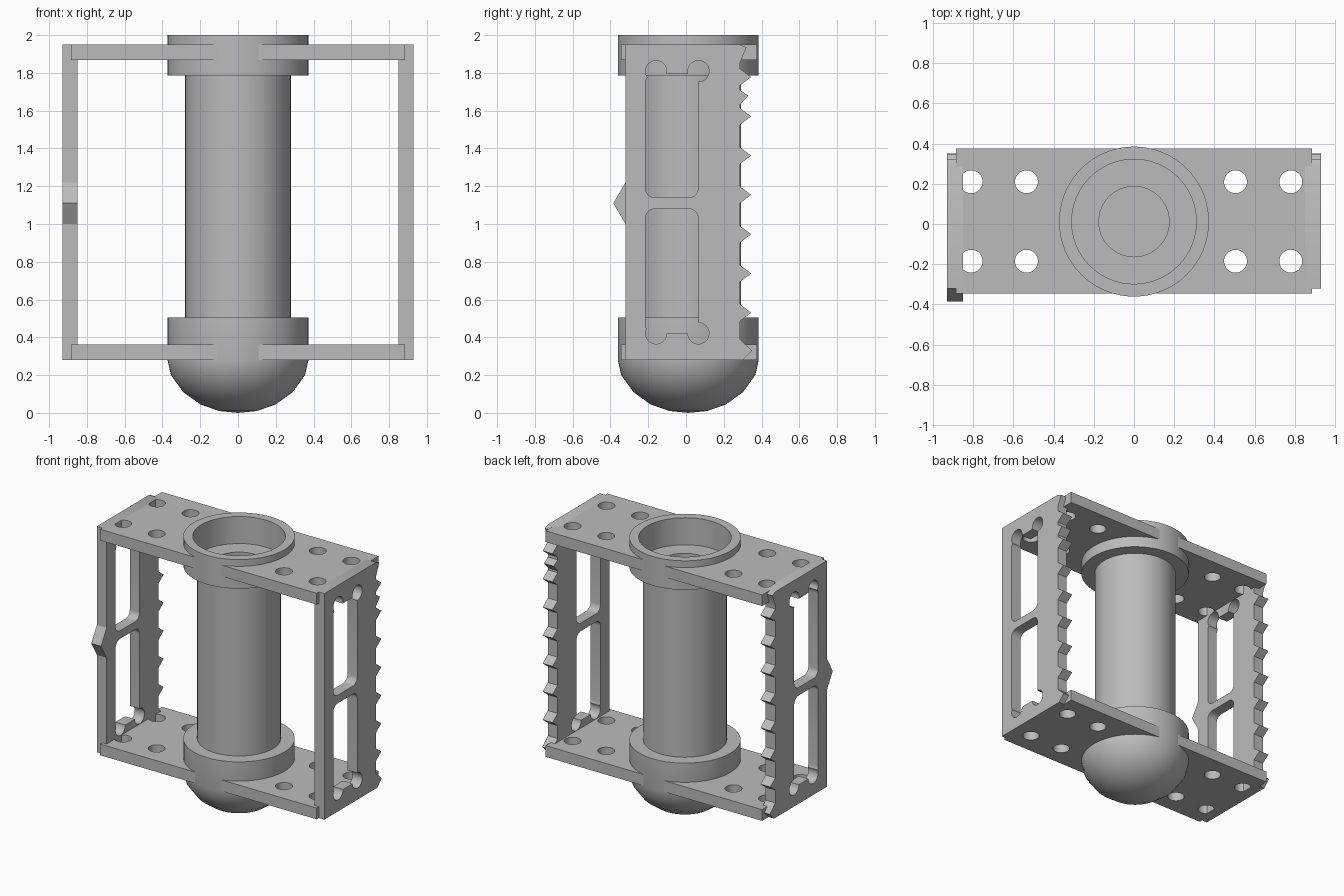
import bpy
import bmesh
from math import cos, sin, pi, radians
from mathutils import Vector, Matrix

default = bpy.data.objects.get("Cube")
if default:
    bpy.data.objects.remove(default, do_unlink=True)

CENTER_Y = 0.012
FRONT, BACK = -0.32, 0.285      # straight edges of the side plates
LOW, HIGH = 0.28, 1.95          # outer faces of the frame
THICK = 0.083

grey = bpy.data.materials.new("plain grey")
grey.use_nodes = True
colour = (0.5, 0.5, 0.5, 1)
grey.diffuse_color = colour
grey.node_tree.nodes["Principled BSDF"].inputs["Base Color"].default_value = colour


def finish(name, bm):
    bmesh.ops.recalc_face_normals(bm, faces=bm.faces)
    mesh = bpy.data.meshes.new(name)
    bm.to_mesh(mesh)
    bm.free()
    mesh.materials.append(grey)
    obj = bpy.data.objects.new(name, mesh)
    bpy.context.collection.objects.link(obj)
    return obj


def prism(name, outline, lo, hi, axis="z"):
    """Extrude a 2D outline: (x, y) along z, or (y, z) along x."""
    bm = bmesh.new()
    place = (lambda a, b: (a, b, lo)) if axis == "z" else (lambda a, b: (lo, a, b))
    face = bm.faces.new([bm.verts.new(place(a, b)) for a, b in outline])
    move = Vector((0, 0, hi - lo)) if axis == "z" else Vector((hi - lo, 0, 0))
    new = bmesh.ops.extrude_face_region(bm, geom=[face], use_keep_orig=True)["geom"]
    bmesh.ops.translate(bm, vec=move, verts=[v for v in new if isinstance(v, bmesh.types.BMVert)])
    return finish(name, bm)


def circle(a, b, r, n=32):
    return [(a + r * cos(2 * pi * i / n), b + r * sin(2 * pi * i / n)) for i in range(n)]


def rounded(a0, a1, b0, b1, r=0.05, n=6):
    points = []
    corners = [(a1 - r, b1 - r), (a0 + r, b1 - r), (a0 + r, b0 + r), (a1 - r, b0 + r)]
    for k, (a, b) in enumerate(corners):
        for i in range(n + 1):
            t = (k + i / n) * pi / 2
            points.append((a + r * cos(t), b + r * sin(t)))
    return points


def cut(obj, cutter):
    cutter.hide_render = True
    mod = obj.modifiers.new("cut", "BOOLEAN")
    mod.operation = "DIFFERENCE"
    mod.solver = "EXACT"
    mod.object = cutter
    activate(obj)
    bpy.ops.object.modifier_apply(modifier=mod.name)
    bpy.data.objects.remove(cutter, do_unlink=True)


def activate(obj):
    bpy.ops.object.select_all(action="DESELECT")
    obj.select_set(True)
    bpy.context.view_layer.objects.active = obj


def smooth(obj):
    activate(obj)
    bpy.ops.object.shade_smooth_by_angle(angle=radians(30))


def lathe(name, profile, steps=64):
    bm = bmesh.new()
    verts = [bm.verts.new((r, 0, z)) for r, z in profile]
    edges = [bm.edges.new(pair) for pair in zip(verts, verts[1:])]
    bmesh.ops.spin(bm, geom=verts + edges, cent=(0, 0, 0), axis=(0, 0, 1),
                   angle=2 * pi, steps=steps)
    bmesh.ops.remove_doubles(bm, verts=bm.verts, dist=0.0005)
    bmesh.ops.transform(bm, matrix=Matrix.Translation((0, CENTER_Y, 0)), verts=bm.verts)
    obj = finish(name, bm)
    smooth(obj)
    return obj


# Central tube with domed foot, lower collar, upper cup and bore
lathe("tube_body", [
    (0, 0), (0.1, 0.01), (0.2, 0.045), (0.29, 0.11), (0.355, 0.2), (0.373, 0.28),
    (0.373, 0.505), (0.28, 0.505), (0.28, 1.785), (0.373, 1.785), (0.373, 2.0),
    (0.31, 2.0), (0.31, 1.8), (0.175, 1.8), (0.175, 0.4), (0, 0.4)])

# Top and bottom plates, with ears lapping the side plates
half = [(0.885, -0.345), (0.885, FRONT), (0.85, FRONT), (0.85, BACK), (0.885, BACK), (0.885, 0.375)]
outline = half + [(-x, y) for x, y in reversed(half)]
for name, z in (("bottom_plate", LOW), ("top_plate", HIGH - THICK)):
    plate = prism(name, outline, z, z + THICK)
    cut(plate, prism("cutter", circle(0, CENTER_Y, 0.34, 64), z - 0.1, z + 0.2))
    for x in (-0.81, -0.535, 0.505, 0.78):
        for y in (-0.185, 0.21):
            cut(plate, prism("cutter", circle(x, y, 0.057), z - 0.1, z + 0.2))
    smooth(plate)

# Side plates with a toothed back edge and two slots each
TEETH = [0.53 + 0.208 * i for i in range(7)]
for name, side in (("left_side_plate", 1), ("right_side_plate", -1)):
    edge = [(FRONT, LOW), (0.3, LOW), (0.35, 0.33), (BACK, 0.39)]
    for z in TEETH:
        edge += [(BACK, z - 0.045), (0.345, z), (BACK, z + 0.045)]
        if side > 0 and z == TEETH[5]:
            edge += [(BACK, z + 0.06), (0.33, z + 0.11), (BACK, z + 0.14)]
    edge += [(BACK, 1.85), (0.32, 1.935), (0.285, HIGH), (FRONT, HIGH)]
    # Pointed marker on the front edge of one plate
    if side < 0:
        edge += [(FRONT, 1.22), (-0.385, 1.11), (FRONT, 1.0)]
    plate = prism(name, edge, min(side * 0.85, side * 0.93), max(side * 0.85, side * 0.93), "x")
    lo, hi = sorted((side * 0.8, side * 1.0))
    shapes = [rounded(-0.215, 0.065, 0.42, 1.08), rounded(-0.215, 0.065, 1.14, 1.795)]
    shapes += [circle(y, z, 0.056) for y in (-0.158, 0.066) for z in (0.421, 1.809)]
    for shape in shapes:
        cut(plate, prism("cutter", shape, lo, hi, "x"))
    smooth(plate)
